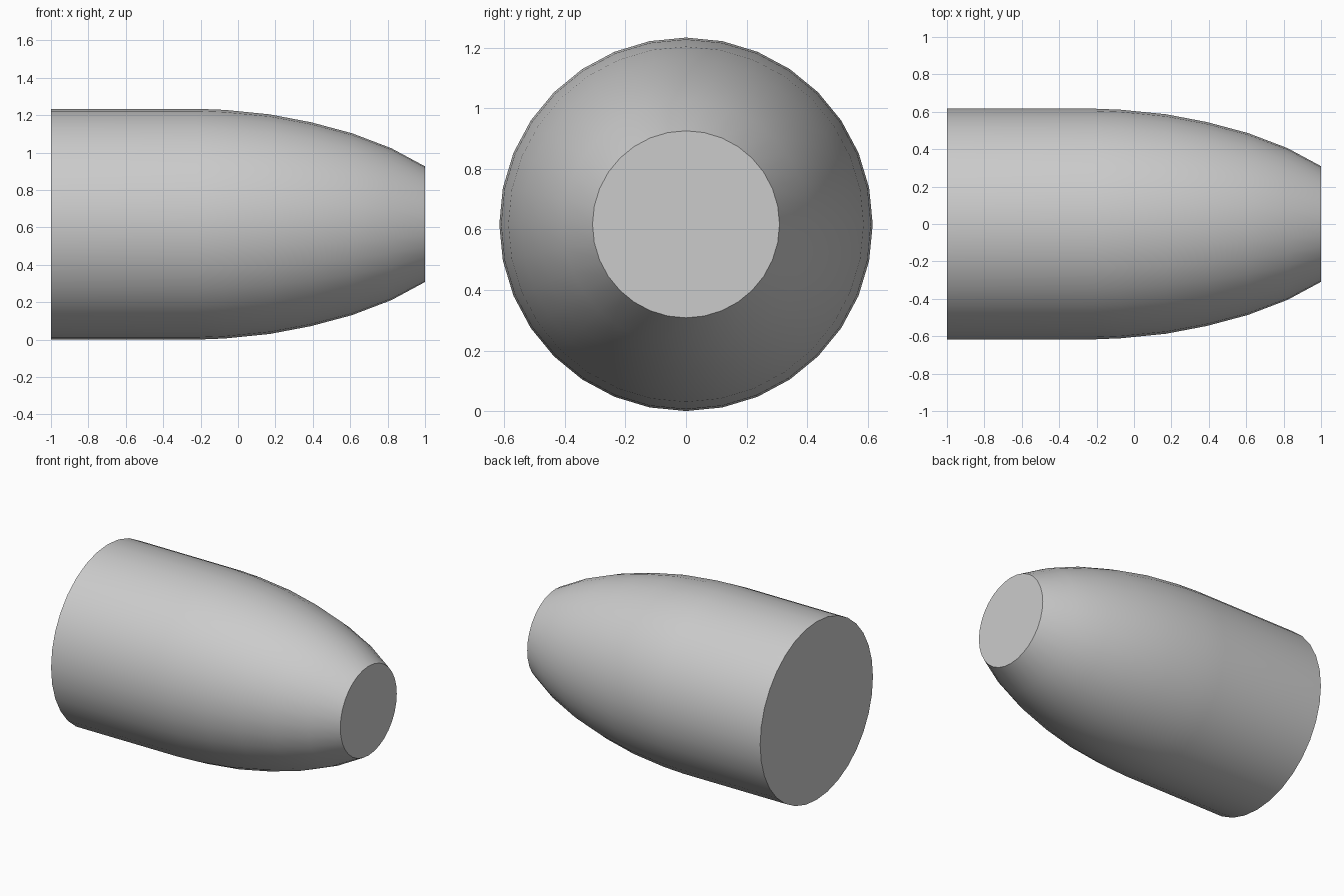
import bpy, bmesh
from math import cos, sin, tau, radians

if "Cube" in bpy.data.objects:
    bpy.data.objects.remove(bpy.data.objects["Cube"])

SIDES = 32
R = 0.617

# Profile along x: straight shank, then a rounded taper to a flat tip
profile = [(-1.0, R), (-0.22, R), (-0.07, 0.611), (0.17, 0.587), (0.39, 0.545),
           (0.61, 0.486), (0.82, 0.406), (1.0, 0.309)]

bm = bmesh.new()
rings = [[bm.verts.new((x, r * cos(tau * i / SIDES), R + r * sin(tau * i / SIDES)))
          for i in range(SIDES)] for x, r in profile]

# Side walls
for a, b in zip(rings, rings[1:]):
    for i in range(SIDES):
        j = (i + 1) % SIDES
        bm.faces.new((a[i], a[j], b[j], b[i]))

# Flat end caps
bm.faces.new(rings[0])
bm.faces.new(rings[-1])
bmesh.ops.recalc_face_normals(bm, faces=bm.faces[:])

mesh = bpy.data.meshes.new("tapered_body")
bm.to_mesh(mesh)
bm.free()
body = bpy.data.objects.new("tapered_body", mesh)
bpy.context.collection.objects.link(body)

# Smooth sides with crisp cap edges
bpy.context.view_layer.objects.active = body
body.select_set(True)
bpy.ops.object.shade_smooth_by_angle(angle=radians(30))
